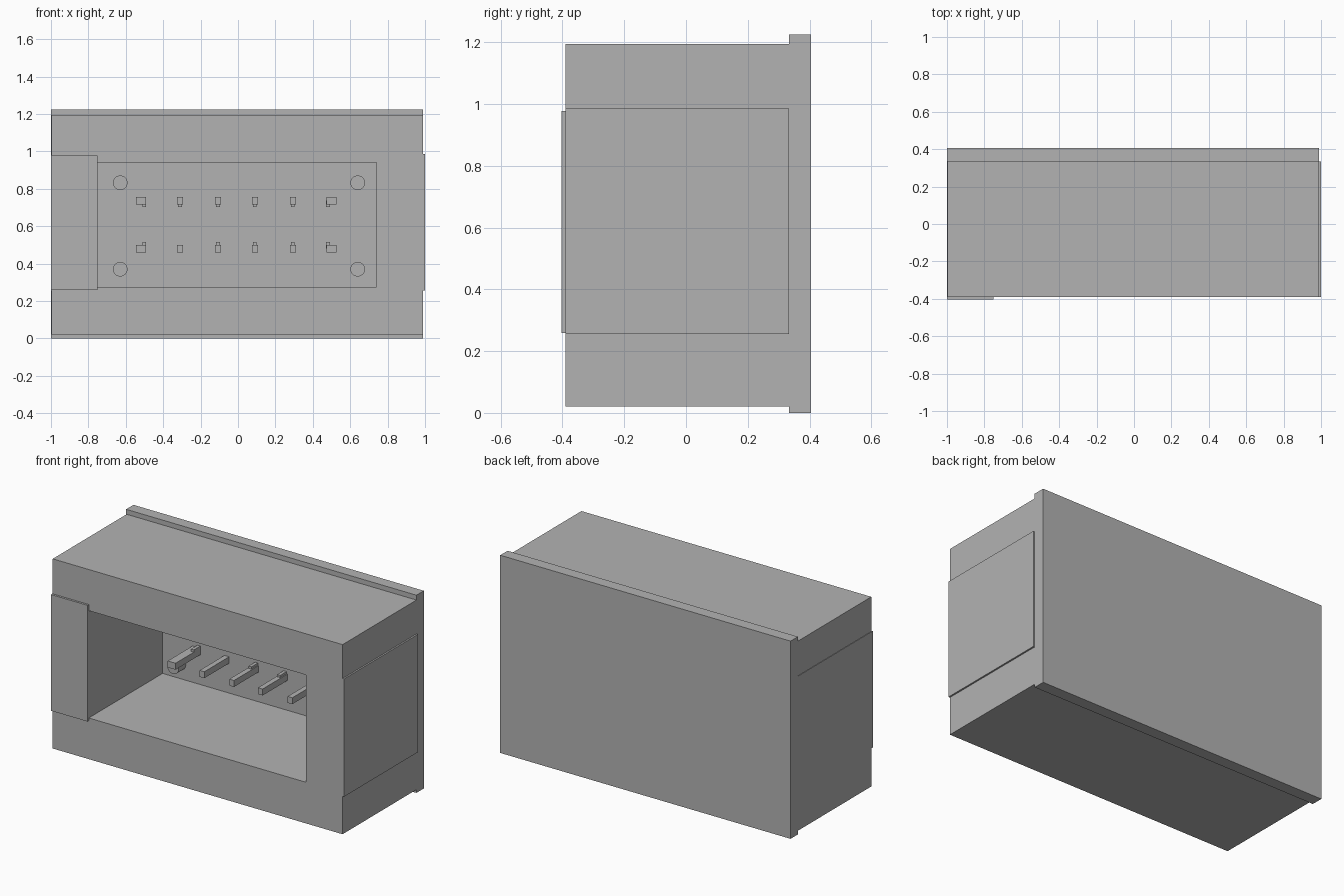
import bpy
import bmesh
from mathutils import Vector

cube = bpy.data.objects.get("Cube")
if cube:
    bpy.data.objects.remove(cube, do_unlink=True)

grey = bpy.data.materials.new("plain grey")
grey.use_nodes = True
colour = (0.45, 0.45, 0.45, 1)
grey.diffuse_color = colour
grey.node_tree.nodes["Principled BSDF"].inputs["Base Color"].default_value = colour


def finish(name, bm):
    mesh = bpy.data.meshes.new(name)
    bmesh.ops.recalc_face_normals(bm, faces=bm.faces)
    bm.to_mesh(mesh)
    bm.free()
    mesh.materials.append(grey)
    obj = bpy.data.objects.new(name, mesh)
    bpy.context.collection.objects.link(obj)
    return obj


def box_mesh(x, y, z):
    bm = bmesh.new()
    bmesh.ops.create_cube(bm, size=1)
    for v in bm.verts:
        v.co = Vector([r[0] if c < 0 else r[1] for c, r in zip(v.co, (x, y, z))])
    return bm


def box(name, x, y, z):
    return finish(name, box_mesh(x, y, z))


BACK = 0.333     # inner back wall
FRONT = -0.39

# Housing with a deep rectangular opening in the front
bm = box_mesh((-0.997, 0.99), (FRONT, BACK + 0.01), (0.02, 1.195))
front = min(bm.faces, key=lambda f: f.calc_center_median().y)
bmesh.ops.inset_region(bm, faces=[front], thickness=0.1)
for v in front.verts:
    v.co.x = -0.75 if v.co.x < 0 else 0.74
    v.co.z = 0.275 if v.co.z < 0.6 else 0.94
pocket = bmesh.ops.extrude_discrete_faces(bm, faces=[front])["faces"][0]
for v in pocket.verts:
    v.co.y = BACK
finish("housing", bm)

# Back plate with lips above and below the housing
box("back_plate", (-1, 0.99), (BACK, 0.405), (0, 1.225))

# Side panels and the front cover strip
box("left_side_panel", (0.98, 1), (FRONT, BACK), (0.255, 0.985))
box("right_side_panel", (-1, -0.98), (FRONT, BACK), (0.255, 0.98))
box("front_cover_strip", (-1, -0.75), (-0.403, FRONT + 0.01), (0.258, 0.978))

# Four round studs on the inner back wall
for x in (-0.63, 0.64):
    for z in (0.37, 0.832):
        bm = bmesh.new()
        bmesh.ops.create_cone(bm, cap_ends=True, segments=32,
                              radius1=0.039, radius2=0.039, depth=0.07)
        for v in bm.verts:
            v.co = Vector((x + v.co.x, BACK - 0.035 + v.co.z, z + v.co.y))
        stud = finish("stud", bm)
        stud.data.shade_smooth()
        stud.data.set_sharp_from_angle(angle=0.6)

# Two rows of pins, each with a small catch facing the other row
for row, z, side in (("lower", 0.48, 1), ("upper", 0.737, -1)):
    for i, x in enumerate((-0.518, -0.31, -0.107, 0.09, 0.293, 0.5)):
        half = 0.027 if i in (0, 5) else 0.016
        box(row + "_pin", (x - half, x + half), (0.09, BACK), (z - 0.02, z + 0.02))
        if row == "lower" and i == 1:
            continue
        catch = x + {0: 0.017, 5: -0.019}.get(i, 0)
        ends = sorted((z, z + side * 0.034))
        box(row + "_catch", (catch - 0.01, catch + 0.01), (0.27, BACK), ends)
